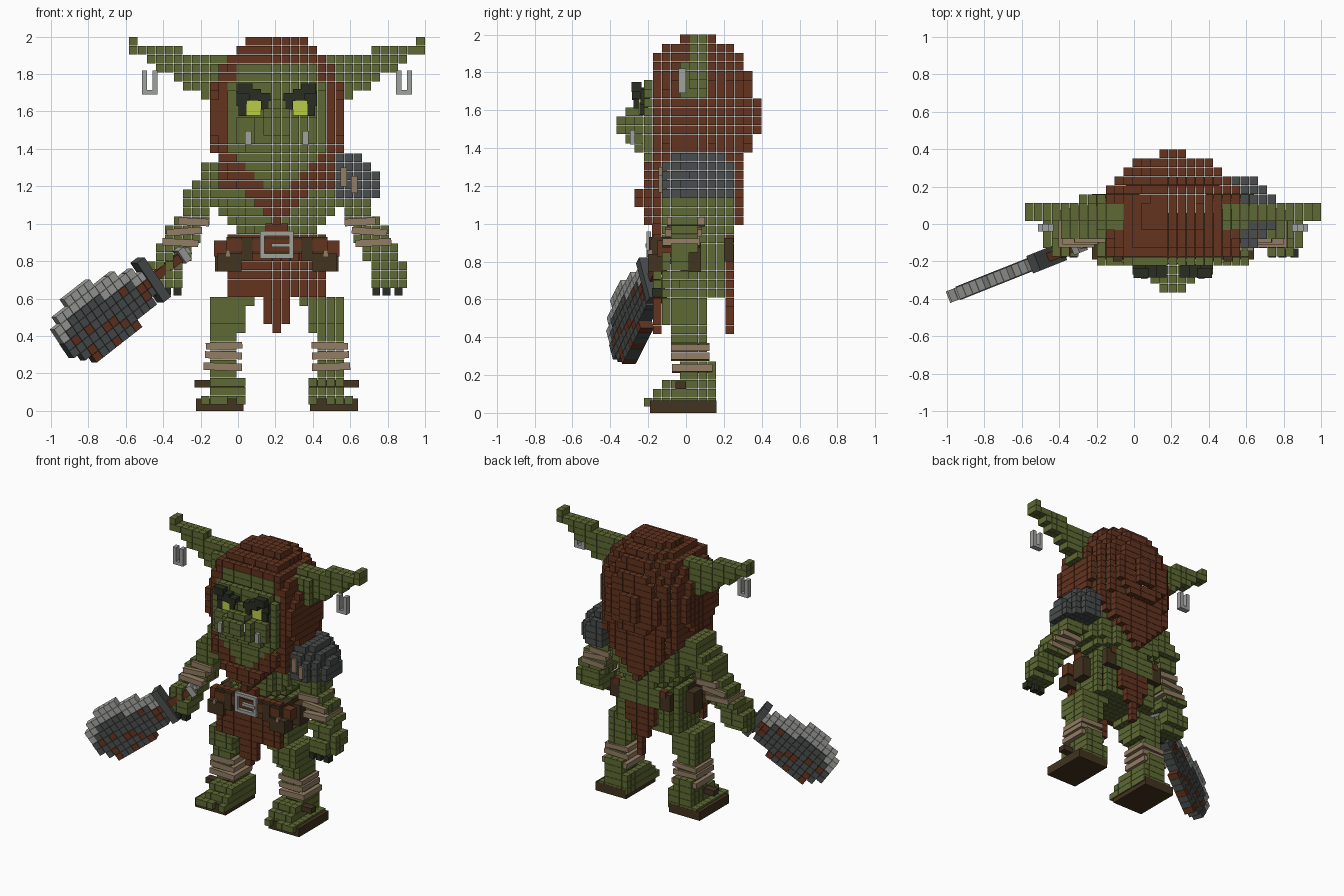
import bpy, math, random
from mathutils import Matrix, Vector

if "Cube" in bpy.data.objects:
    bpy.data.objects.remove(bpy.data.objects["Cube"])

random.seed(4)
P, CX, GAP = 0.048, 0.208, 0.002     # cell pitch, body centre line, gap between cells
COLOURS = {
    "olive_skin": (0.112, 0.142, 0.033), "red_brown": (0.125, 0.034, 0.014),
    "dark_grey": (0.068, 0.074, 0.074), "light_grey": (0.35, 0.36, 0.34),
    "bandage_tan": (0.29, 0.205, 0.125), "dark_brown": (0.054, 0.033, 0.014),
    "dark_green": (0.021, 0.027, 0.015), "eye_yellow": (0.50, 0.60, 0.065),
}
MATS = {}
for n, c in COLOURS.items():
    MATS[n] = bpy.data.materials.new(n)
    MATS[n].diffuse_color = (*c, 1)
CORNERS = [(x, y, z) for z in (-1, 1) for y in (-1, 1) for x in (-1, 1)]
FACES = [(0, 2, 3, 1), (4, 5, 7, 6), (0, 1, 5, 4), (2, 6, 7, 3), (0, 4, 6, 2), (1, 3, 7, 5)]
I3 = Matrix.Identity(3)


def part(name, colour, cubes):
    """One object from cubes given as (centre, half sizes, rotation)."""
    verts, faces = [], []
    for c, h, r in cubes:
        o = len(verts)
        verts += [Vector(c) + r @ Vector((v[0] * h[0], v[1] * h[1], v[2] * h[2])) for v in CORNERS]
        faces += [tuple(o + i for i in f) for f in FACES]
    me = bpy.data.meshes.new(name)
    me.from_pydata(verts, [], faces)
    me.materials.append(MATS[colour])
    bpy.context.collection.objects.link(bpy.data.objects.new(name, me))


def box(x0, x1, y0, y1, z0, z1, tilt=0.0):
    """Box from limits, x measured from the body centre line."""
    return ((CX + (x0 + x1) / 2, (y0 + y1) / 2, (z0 + z1) / 2),
            ((x1 - x0) / 2, (y1 - y0) / 2, (z1 - z0) / 2),
            Matrix.Rotation(math.radians(tilt), 3, 'Y'))


def pair(x0, x1, y0, y1, z0, z1, tilt=0.0):
    return [box(x0, x1, y0, y1, z0, z1, tilt), box(-x1, -x0, y0, y1, z0, z1, -tilt)]


# Cell grid: i from the centre line, j backwards, k downwards from the top
cells, colour_of = {}, {}


def fill(name, colour, test, ks, js=(-9, 8), im=17):
    colour_of[name] = colour
    for k in range(ks[0], ks[1] + 1):
        for j in range(js[0], js[1] + 1):
            for i in range(-im, im + 1):
                if (i, j, k) not in cells and test(i, j, k):
                    cells[i, j, k] = name


# Ears, stepped from the head out to raised tips
EAR = {0: (16, 16), 1: (11, 16), 2: (6, 14), 3: (5, 13), 4: (6, 11), 5: (6, 10), 6: (7, 8)}
fill("ears", "olive_skin", lambda i, j, k: EAR[k][0] <= abs(i) <= EAR[k][1]
     and (j >= 0 or (abs(i) <= 8 and k >= 3)), (0, 6), (-1, 1))


# Face with stepped snout and nose, pointed at the chin
def face_w(k):
    return 4 if k < 5 else 5 if k < 13 else 17 - k


def face(i, j, k):
    i = abs(i)
    if i > face_w(k):
        return False
    if j >= -4:
        return True
    if j == -5:
        return 5 <= k <= 16 and i <= (4 if k == 5 else 5)
    if j == -6:
        return (k in (7, 8) and i <= 1) or (9 <= k <= 12 and i <= (3 if k == 12 else 4))
    if j == -7:
        return (k == 8 and i <= 1) or (9 <= k <= 11 and i <= 2)
    return k in (9, 10) and i <= 1


fill("face", "olive_skin", face, (3, 16), (-8, -4))

# Hood: egg shape, cut flat at the face, with a pointed tail at the back
TAIL = {13: 6, 14: 6, 15: 5, 16: 4, 17: 3, 18: 2, 19: 1, 20: 0}


def hood(i, j, k):
    i = abs(i)
    if k <= 12:
        s = 1.03 - ((k - 8.3) / (8.9 if k < 8.3 else 9)) ** 2
        if j < {0: -1, 1: -3}.get(k, -4) or (k == 1 and i > 4):
            return False
        return (i / 7.6) ** (2.6 if j <= 5 else 2) + (j / (7.1 if j > 0 else 10)) ** 2 <= s
    if j >= 4:
        return i <= TAIL[k] and j <= 5 - (i > 4)
    return k <= 16 and i <= 6 and (k <= 14 or j <= -3)


fill("hood", "red_brown", hood, (0, 20), (-4, 7))

# Pointed collar hanging over the chest
fill("collar", "red_brown", lambda i, j, k: abs(i) <= min(6, 20.5 - k) and
     (j >= -4 or (j == -5 and 14 <= k and abs(i) <= 5) or (j == -6 and 17 <= k <= 18)),
     (14, 20), (-6, -4))

# Shoulder pad
fill("shoulder_pad", "dark_grey", lambda i, j, k: i >= 7 and
     ((i - 6) / 5.4) ** 2 + ((k - 17) / 5.2) ** 2 + (abs(j - .5) / 4.4) ** 3 <= 1.04, (13, 17))

# Torso and hips
fill("torso", "olive_skin", lambda i, j, k: (i / (6.5 if k < 20 else 5.5 if k != 21 else 4.8)) ** 2
     + ((j - .5) / 4.2) ** 2 <= 1, (14, 24))
fill("hips", "olive_skin", lambda i, j, k: (i / 5.8) ** 4 + ((j - .2) / 3.6) ** 2 <= 1, (25, 28))

# Arms: inner, outer, front and back cell of each row
ARM = {14: (6, 8, -2, 2), 15: (6, 8, -2, 2), 16: (6, 9, -2, 2), 17: (6, 10, -2, 2),
       18: (7, 10, -2, 1), 19: (8, 10, -2, 1), 20: (8, 11, -2, 0), 21: (9, 12, -2, 0),
       22: (9, 12, -2, 0), 23: (10, 13, -2, 0), 24: (10, 13, -3, -1)}


def arm(i, j, k):
    if j == -4 and i in (-13, -12) and 24 <= k <= 26:    # fist around the grip
        return True
    a, b, f, g = ARM.get(k, (11, 14, -3, -1))
    i = abs(i)
    if k >= 26 and j == -4:                              # curled finger tips
        return i in (11, 12, 13)
    if k == 27 and j == -1:
        return False
    return a <= i <= b and f <= j <= g


fill("arms", "olive_skin", arm, (14, 27))


# Legs and feet
def leg(i, j, k):
    i = abs(i)
    if k <= 31:
        return (3 if k == 29 else 4) <= i <= 7 and -3 <= j <= 1
    if k <= 37:
        return (4 if k < 33 else 5) <= i <= 7 and -2 + (k > 35) <= j <= 1 + (k > 35)
    if k == 38:
        return 4 <= i <= 7 and -3 <= j <= 2
    if k == 39:
        return 4 <= i <= 7 and -4 <= j <= 2
    return 4 <= i <= 8 and -4 - (i != 5) <= j <= 2


fill("legs", "olive_skin", leg, (29, 40))

# Skirt front and back loin cloth
fill("skirt", "red_brown", lambda i, j, k: abs(i) <= (5 if k <= 28 else 1 if k < 32 else 0),
     (22, 32), (-4, -4))
fill("back_cloth", "red_brown", lambda i, j, k: abs(i) <= (32 - k) * 0.4, (22, 32), (4, 4))

# Build the cell parts, dropping fully enclosed cells
built = {n: [] for n in colour_of}
h = P / 2 - GAP / 2
for (i, j, k), n in cells.items():
    near = [(i + 1, j, k), (i - 1, j, k), (i, j + 1, k), (i, j - 1, k), (i, j, k + 1), (i, j, k - 1)]
    if not all(q in cells for q in near):
        built[n].append(((CX + P * i, 0.04 + P * j, 1.976 - P * k), (h, h, h), I3))
for n, cubes in built.items():
    part(n, colour_of[n], cubes)

# Face details
part("eyes", "eye_yellow", pair(.085, .163, -.25, -.2, 1.578, 1.66))
part("brows", "dark_green", pair(.035, .10, -.285, -.2, 1.655, 1.70)
     + pair(.085, .15, -.285, -.215, 1.66, 1.72) + pair(.13, .21, -.288, -.235, 1.695, 1.75)
     + pair(.15, .215, -.24, -.19, 1.63, 1.71) + pair(.163, .205, -.245, -.2, 1.575, 1.64)
     + pair(.045, .085, -.278, -.2, 1.61, 1.66))
part("tusks", "light_grey", pair(.137, .17, -.295, -.235, 1.42, 1.495))
part("earrings", "light_grey", pair(.638, .665, -.04, 0, 1.69, 1.82)
     + pair(.695, .722, -.04, 0, 1.69, 1.82) + pair(.638, .722, -.04, 0, 1.69, 1.715))

# Shoulder pad spikes
part("pad_spikes", "bandage_tan", [box(.34, .375, -.145, -.1, 1.20, 1.30), box(.395, .43, -.145, -.1, 1.165, 1.255)])

# Bandages on arms and shins
part("arm_bandages", "bandage_tan", pair(.362, .528, -.10, .10, .99, 1.03, -3)
     + pair(.40, .59, -.11, .085, .94, .977, 4) + pair(.42, .612, -.125, .075, .88, .918, -3))
part("leg_bandages", "bandage_tan", pair(.185, .38, -.08, .125, .33, .365, 2)
     + pair(.187, .385, -.08, .125, .278, .315, -2) + pair(.187, .392, -.075, .14, .215, .255, -2))

# Claws, soles and foot straps
part("claws", "dark_green", [b for x in (.51, .565, .63)
                             for b in pair(x, x + .042, -.18, -.13, .615, .66)])
part("soles", "dark_brown", pair(.178, .433, -.19, .16, 0, .065))
part("foot_straps", "dark_brown", pair(.172, .44, -.055, .0, .125, .165))

# Belt, pouches and buckle
part("belt", "dark_brown", [box(-.27, .27, -.185, .06, .84, .93), box(-.25, .25, .2, .25, .80, .925)]
     + pair(.25, .33, -.03, .08, .745, .90))
part("belt_tabs", "red_brown", pair(.26, .335, -.15, -.08, .825, .91)
     + [box(-.27, .27, -.191, -.184, .855, .915), box(-.06, .06, -.18, -.13, .93, 1.0)])
part("pouches", "dark_brown", pair(.19, .32, -.20, -.10, .745, .84) + pair(.13, .19, -.195, -.12, .80, .93))
part("pouch_studs", "bandage_tan", pair(.25, .272, -.205, -.18, .825, .86))
part("buckle", "light_grey", [box(-.09, .09, -.21, -.185, .935, .96), box(-.09, .09, -.21, -.185, .815, .84),
                              box(-.09, -.065, -.21, -.185, .82, .955), box(.065, .09, -.21, -.185, .82, .955),
                              box(-.03, .08, -.215, -.19, .875, .895)])

# Cleaver: local axes along the blade, across it and through it
G = Vector((-.467, -.182, .70))
D, Z, a = Vector((-.93, -.37, 0)).normalized(), Vector((0, 0, 1)), math.radians(36)
U = D * math.cos(a) - Z * math.sin(a)
W = D * math.sin(a) + Z * math.cos(a)
R = Matrix((U, W, U.cross(W))).transposed()


def local(u, w, hu, hw, hn):
    return (G + U * u + W * w, (hu, hw, hn), R)


def lerp(pts, u):
    for (u0, w0), (u1, w1) in zip(pts, pts[1:]):
        if u <= u1:
            return w0 + (w1 - w0) * (u - u0) / (u1 - u0)
    return pts[-1][1]


TOP = [(0, .06), (.1, .12), (.36, .2), (.48, .195), (.62, .085)]
LOW = [(0, -.06), (.28, -.18), (.48, -.175), (.62, -.07)]
blade, edge, rust = [], [], []
for m in range(13):
    u = .035 + m * .0465
    for w in (n * P for n in range(-5, 6)):
        if lerp(LOW, u) - .005 <= w <= lerp(TOP, u) + .01:
            top = w + 1.6 * P > lerp(TOP, u)
            kind = edge if top else rust if random.random() < .2 else blade
            kind.append(local(u, w, .0222, h, .033 if top else .038))
part("blade", "dark_grey", blade)
part("blade_edge", "light_grey", edge)
part("rust_spots", "red_brown", rust)
part("guard", "dark_grey", [local(0, 0, .026, .13, .05)])
part("grip", "red_brown", [local(-.1, 0, .10, .024, .024)])
part("pommel", "light_grey", [local(-.225, 0, .02, .04, .04), local(-.255, 0, .015, .022, .022)])

for m in bpy.data.materials:
    if m.users and not m.is_grease_pencil:
        m.use_nodes = True
        m.node_tree.nodes["Principled BSDF"].inputs["Base Color"].default_value = m.diffuse_color
